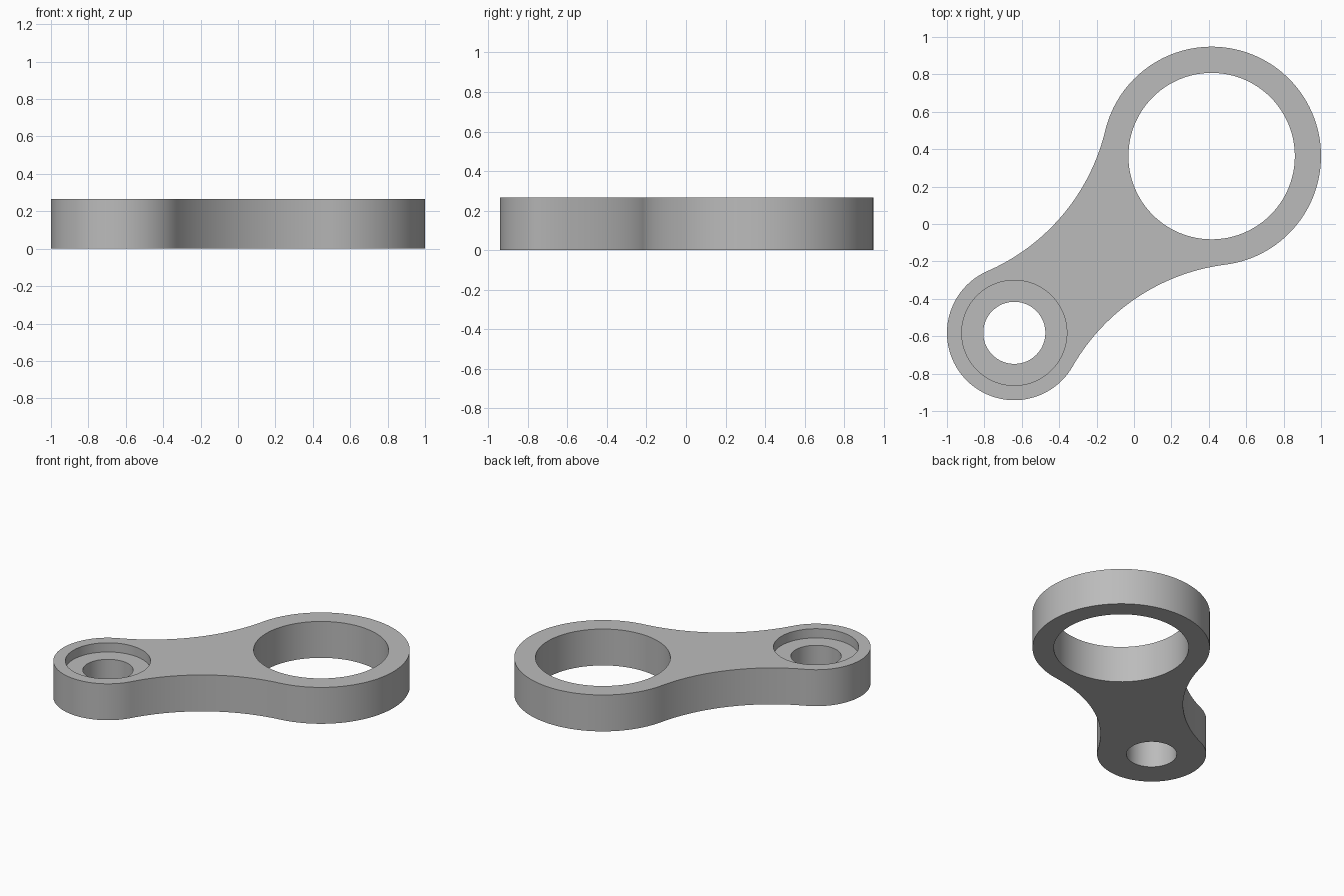
import bpy, bmesh
from math import acos, atan2, cos, sin, pi, radians
from mathutils import Vector

if "Cube" in bpy.data.objects:
    bpy.data.objects.remove(bpy.data.objects["Cube"])

HEIGHT = 0.265
BIG, R_BIG = Vector((0.415, 0.363)), 0.585
SMALL, R_SMALL = Vector((-0.64, -0.582)), 0.36
R_WAIST = 1.1

grey = bpy.data.materials.new("plain grey")
grey.use_nodes = True
color = (0.5, 0.5, 0.5, 1)
grey.diffuse_color = color
grey.node_tree.nodes["Principled BSDF"].inputs["Base Color"].default_value = color


def arc(center, radius, start, end, steps):
    return [center + radius * Vector((cos(a), sin(a)))
            for a in (start + (end - start) * i / steps for i in range(steps + 1))]


def prism(name, points, z0, z1):
    bm = bmesh.new()
    face = bm.faces.new([bm.verts.new((p.x, p.y, z0)) for p in points])
    moved = bmesh.ops.extrude_face_region(bm, geom=[face])["geom"]
    verts = [v for v in moved if isinstance(v, bmesh.types.BMVert)]
    bmesh.ops.translate(bm, vec=(0, 0, z1 - z0), verts=verts)
    bmesh.ops.recalc_face_normals(bm, faces=bm.faces)
    mesh = bpy.data.meshes.new(name)
    bm.to_mesh(mesh)
    bm.free()
    mesh.materials.append(grey)
    obj = bpy.data.objects.new(name, mesh)
    bpy.context.collection.objects.link(obj)
    return obj


# Waist arcs touch both end circles tangentially
axis = BIG - SMALL
length, tilt = axis.length, atan2(axis.y, axis.x)
to_small, to_big = R_SMALL + R_WAIST, R_BIG + R_WAIST
a_small = acos((to_small**2 + length**2 - to_big**2) / (2 * to_small * length))
a_big = pi - acos((to_big**2 + length**2 - to_small**2) / (2 * to_big * length))


def waist(side):
    angle = tilt + side * a_small
    center = SMALL + to_small * Vector((cos(angle), sin(angle)))
    ends = (tilt + side * (a_big - pi), tilt + side * (a_small - pi))
    return arc(center, R_WAIST, *ends, 40)


# Outline runs counter-clockwise: big end, left waist, small end, right waist
outline = arc(BIG, R_BIG, tilt - a_big, tilt + a_big, 96)
outline += waist(1)[1:]
outline += arc(SMALL, R_SMALL, tilt + a_small, tilt + 2 * pi - a_small, 72)[1:]
outline += waist(-1)[::-1][1:-1]
link = prism("link_arm", outline, 0, HEIGHT)


# Large bore, small through hole and its counterbore
def cut_hole(name, center, radius, bottom):
    cutter = prism(name, arc(center, radius, 0, 2 * pi, 96)[:-1], bottom, HEIGHT + 0.1)
    cutter.hide_render = True
    mod = link.modifiers.new(name, "BOOLEAN")
    mod.operation, mod.solver, mod.object = "DIFFERENCE", "EXACT", cutter
    bpy.context.view_layer.objects.active = link
    bpy.ops.object.modifier_apply(modifier=name)
    bpy.data.objects.remove(cutter)


cut_hole("large_bore", BIG, 0.445, -0.1)
cut_hole("counterbore", SMALL, 0.281, HEIGHT - 0.067)
cut_hole("small_hole", SMALL, 0.166, -0.1)

# Smooth walls, sharp rims
bpy.ops.object.select_all(action="DESELECT")
link.select_set(True)
bpy.context.view_layer.objects.active = link
bpy.ops.object.shade_smooth_by_angle(angle=radians(30))
